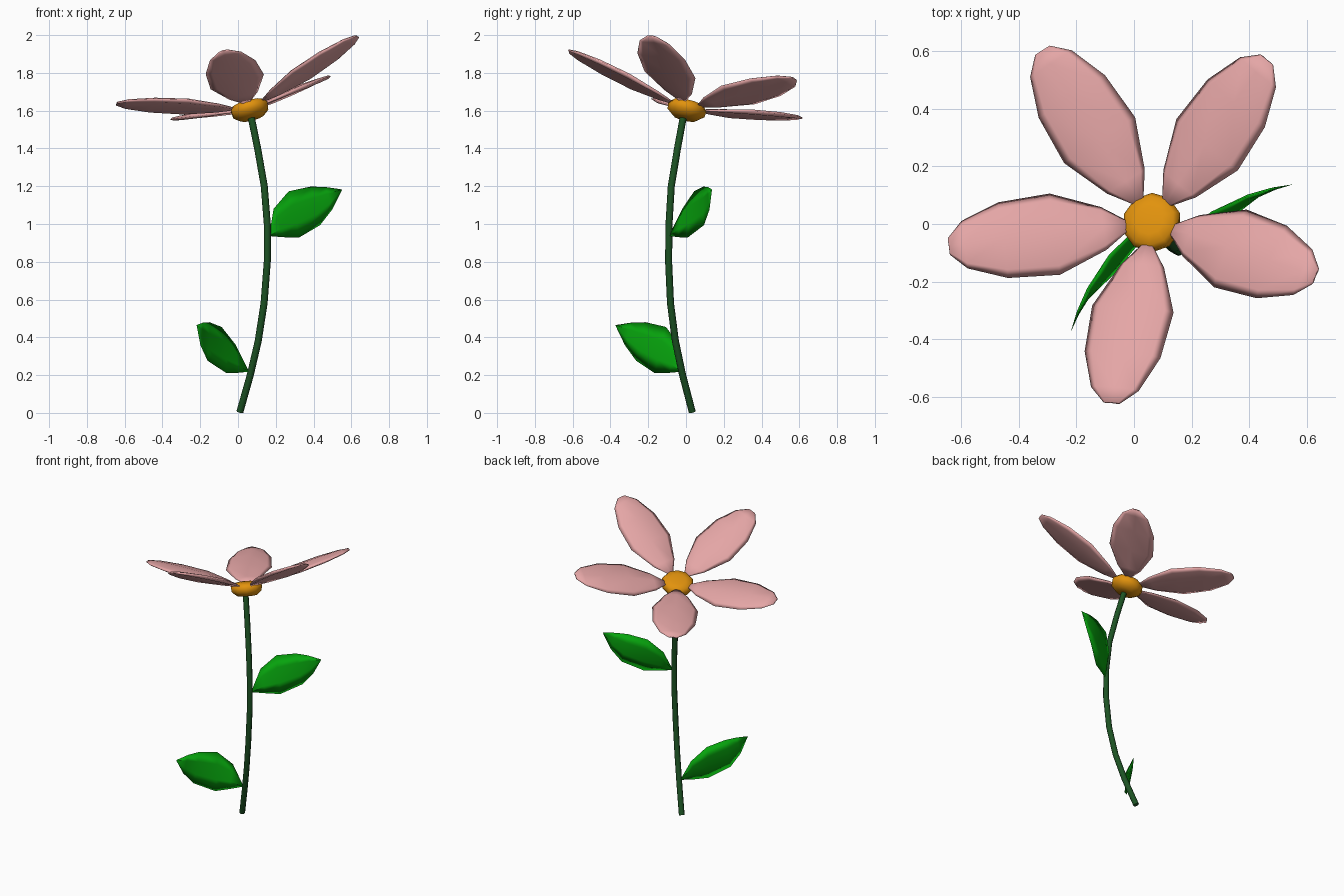
import bpy, bmesh, math
from mathutils import Vector

if "Cube" in bpy.data.objects:
    bpy.data.objects.remove(bpy.data.objects["Cube"])


def material(name, rgb):
    m = bpy.data.materials.new(name)
    m.diffuse_color = (*rgb, 1)
    m.use_nodes = True
    m.node_tree.nodes["Principled BSDF"].inputs["Base Color"].default_value = m.diffuse_color
    return m


PINK = material("petal_pink", (0.78, 0.38, 0.38))
ORANGE = material("disc_orange", (0.76, 0.29, 0.004))
LEAF = material("leaf_green", (0.002, 0.37, 0.004))
STEM = material("stem_dark_green", (0.012, 0.085, 0.017))


def loft(name, rings, mat, angle=180):
    """Closed smooth skin through a list of equal-length point rings."""
    bm = bmesh.new()
    vs = [[bm.verts.new(p) for p in ring] for ring in rings]
    n = len(vs[0])
    for a, b in zip(vs, vs[1:]):
        for i in range(n):
            j = (i + 1) % n
            bm.faces.new((a[i], a[j], b[j], b[i]))
    bm.faces.new(vs[0][::-1])
    bm.faces.new(vs[-1])
    bmesh.ops.remove_doubles(bm, verts=bm.verts, dist=1e-5)
    bmesh.ops.recalc_face_normals(bm, faces=bm.faces)
    for f in bm.faces:
        f.smooth = True
    me = bpy.data.meshes.new(name)
    bm.to_mesh(me)
    bm.free()
    me.materials.append(mat)
    ob = bpy.data.objects.new(name, me)
    bpy.context.collection.objects.link(ob)
    if angle < 180:
        bpy.ops.object.select_all(action='DESELECT')
        bpy.context.view_layer.objects.active = ob
        ob.select_set(True)
        bpy.ops.object.shade_smooth_by_angle(angle=math.radians(angle))
    return ob


# Stem: bent tube along a path
path = [Vector(p) for p in (
    (0.01, 0.033, 0.005), (0.065, -0.018, 0.2), (0.107, -0.056, 0.38),
    (0.138, -0.082, 0.58), (0.155, -0.092, 0.8), (0.155, -0.09, 1.0),
    (0.139, -0.078, 1.2), (0.104, -0.045, 1.4), (0.063, -0.008, 1.6))]
rings = []
for i, p in enumerate(path):
    t = (path[min(i + 1, 8)] - path[max(i - 1, 0)]).normalized()
    u = Vector((0, 1, 0)).cross(t).normalized()
    v = t.cross(u)
    rings.append([p + 0.0185 * (u * math.cos(k * math.pi / 4) + v * math.sin(k * math.pi / 4))
                  for k in range(8)])
loft("stem", rings, STEM, 60)

# Flower frame: tilted axis and direction of the first petal
C = Vector((0.063, 0.004, 1.605))
N = Vector((-0.26, 0.24, 1)).normalized()
U = Vector((0.58, -0.14, 0.38))
U = (U - N * U.dot(N)).normalized()
V = N.cross(U)

# Centre disc: low dome turned about the flower axis
profile = [(0.03, -0.05), (0.065, -0.046), (0.1, -0.018), (0.104, 0.012),
           (0.088, 0.034), (0.05, 0.041), (0.015, 0.043)]
loft("flower_centre", [[C + N * h + r * (U * math.cos(k * math.pi / 5) + V * math.sin(k * math.pi / 5))
                        for k in range(10)] for r, h in profile], ORANGE)

# Petals: five thin arched blades, raised from the disc plane, slightly uneven in spacing
SECTION = [(-1, 0), (-0.8, 0.55), (0, 1), (0.8, 0.55), (1, 0), (0.75, -0.5), (0, -0.15), (-0.75, -0.5)]
OUTLINE = [(0.085, 0.018), (0.17, 0.078), (0.34, 0.147), (0.52, 0.137), (0.655, 0.086), (0.71, 0.03)]
RISE = math.radians(15)
for k, deg in enumerate((-4, 67.5, 139.5, 206.5, 281)):
    a = math.radians(deg)
    out = U * math.cos(a) + V * math.sin(a)
    side = N.cross(out)
    along = out * math.cos(RISE) + N * math.sin(RISE)
    up = along.cross(side)
    rings = [[C + along * r + side * (s * w) + up * (t * (0.005 + 0.13 * w)) for s, t in SECTION]
             for r, w in OUTLINE]
    loft(f"petal_{k + 1}", rings, PINK)

# Leaves: upright blades; rows hold (reach, height) of the upper and lower edge and their bows
ROWS = [((0, 0.005), (0.002, 0), 0, 0),
        ((0.055, 0.145), (0.09, -0.006), 0.047, 0.004),
        ((0.155, 0.237), (0.185, -0.008), 0.061, 0.004),
        ((0.28, 0.262), (0.325, 0.058), 0.045, 0.022),
        ((0.36, 0.26), (0.395, 0.14), 0.026, 0.015),
        ((0.446, 0.247), (0.446, 0.243), 0, 0)]


def leaf(name, base, chord, bow_sign):
    base = Vector(base)
    d = Vector((*chord, 0)).normalized()
    n = Vector((-d.y, d.x, 0)) * bow_sign
    rings = []
    for hi, lo, b1, b2 in ROWS:
        p = base + d * hi[0] + Vector((0, 0, hi[1])) + n * b1
        q = base + d * lo[0] + Vector((0, 0, lo[1])) + n * b2
        th = 0.05 * (p - q).length
        rings.append([p, p.lerp(q, 0.3) + n * th, p.lerp(q, 0.7) + n * th,
                      q, p.lerp(q, 0.7) - n * th * 0.6, p.lerp(q, 0.3) - n * th * 0.6])
    loft(name, rings, LEAF)


leaf("upper_leaf", (0.165, -0.088, 0.936), (0.385, 0.225), 1)
leaf("lower_leaf", (0.057, -0.022, 0.218), (-0.275, -0.35), -1)
